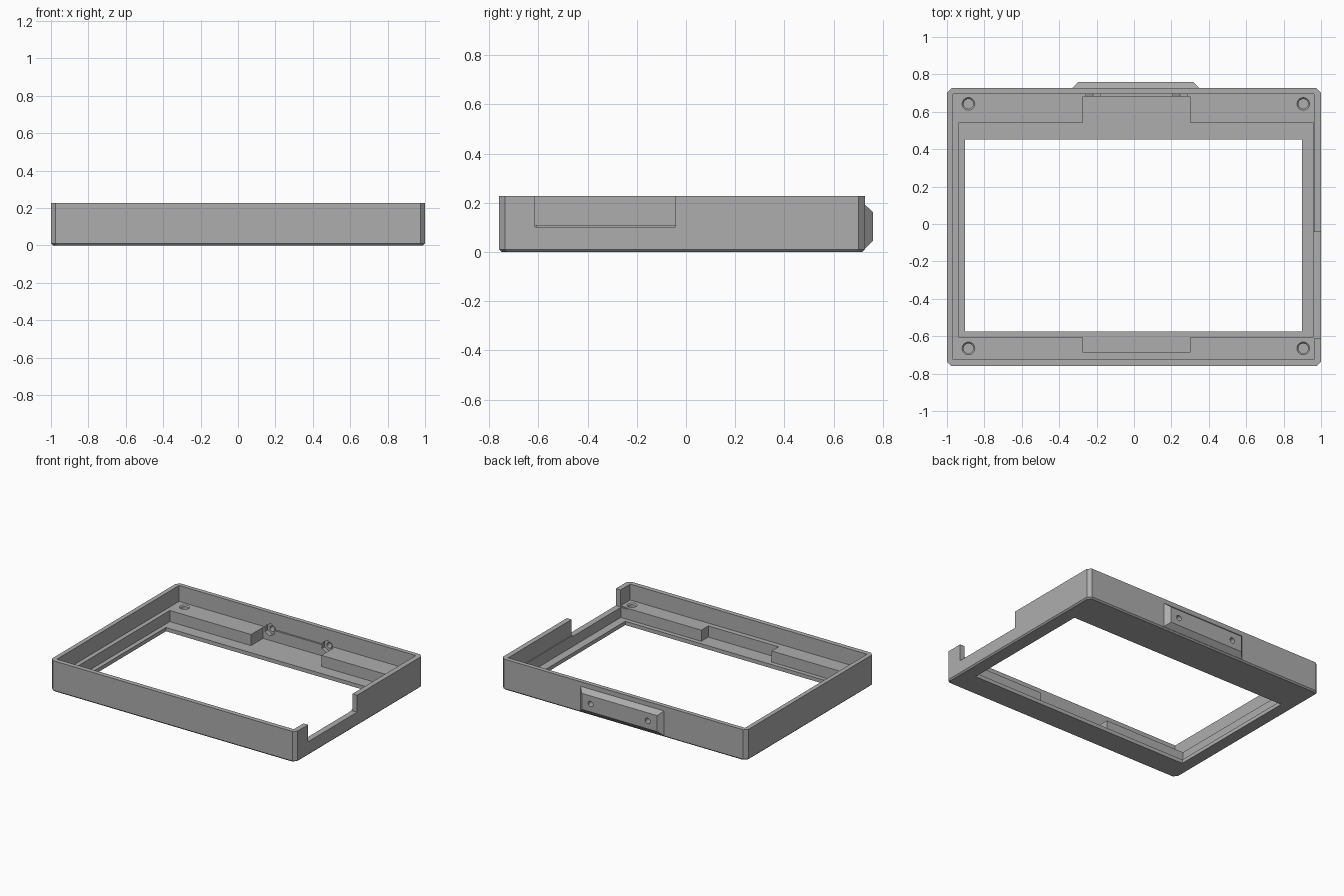
import bpy, bmesh, math
from mathutils import Matrix

if "Cube" in bpy.data.objects:
    bpy.data.objects.remove(bpy.data.objects["Cube"])

grey = bpy.data.materials.new("plain grey")
grey.diffuse_color = (0.42, 0.42, 0.42, 1)
grey.use_nodes = True
grey.node_tree.nodes["Principled BSDF"].inputs["Base Color"].default_value = grey.diffuse_color


def finish(name, bm, cutter=False):
    bmesh.ops.recalc_face_normals(bm, faces=bm.faces)
    mesh = bpy.data.meshes.new(name)
    bm.to_mesh(mesh)
    bm.free()
    mesh.materials.append(grey)
    ob = bpy.data.objects.new(name, mesh)
    bpy.context.collection.objects.link(ob)
    ob.hide_render = cutter
    return ob


def loft(name, rings, cutter=False):
    """Join closed rings of equal point count and cap both ends."""
    bm = bmesh.new()
    loops = [[bm.verts.new(p) for p in ring] for ring in rings]
    n = len(loops[0])
    for a, b in zip(loops, loops[1:]):
        for i in range(n):
            bm.faces.new((a[i], a[(i + 1) % n], b[(i + 1) % n], b[i]))
    bm.faces.new(loops[0])
    bm.faces.new(loops[-1])
    return finish(name, bm, cutter)


def box(name, x0, x1, y0, y1, z0, z1):
    ring = [(x0, y0), (x1, y0), (x1, y1), (x0, y1)]
    return loft(name, [[(x, y, z) for x, y in ring] for z in (z0, z1)], True)


def rod(name, x, y, z, r1, r2, depth, sides, along_y=False):
    """Cone or cylinder centred on a point, upright or along y."""
    bm = bmesh.new()
    bmesh.ops.create_cone(bm, cap_ends=True, segments=sides, radius1=r1, radius2=r2, depth=depth)
    m = Matrix.Translation((x, y, z))
    if along_y:
        m = m @ Matrix.Rotation(math.pi / 2, 4, 'X')
    bm.transform(m)
    return finish(name, bm, True)


def combine(target, other, op):
    mod = target.modifiers.new(op, 'BOOLEAN')
    mod.operation, mod.solver, mod.object = op, 'EXACT', other
    bpy.context.view_layer.objects.active = target
    bpy.ops.object.modifier_apply(modifier=mod.name)
    bpy.data.objects.remove(other)


# Outer shell with cut corners and a bevelled lower edge
Y0, Y1, TOP, LEDGE, FLOOR = -0.76, 0.727, 0.227, 0.11, 0.028


def outline(inset, z, c=0.025):
    x, a, b = 1 - inset, Y0 + inset, Y1 - inset
    return [(-x + c, a, z), (x - c, a, z), (x, a + c, z), (x, b - c, z),
            (x - c, b, z), (-x + c, b, z), (-x, b - c, z), (-x, a + c, z)]


frame = loft("bezel_frame", [outline(0.01, 0), outline(0, 0.01), outline(0, TOP)])

# Tapered mounting pad on the back
pad = loft("back_pad", [[(x0, y, z0), (x1, y, z0), (x1, y, z1), (x0, y, z1)]
           for x0, x1, y, z0, z1 in ((-0.33, 0.35, Y1 - 0.015, 0.012, 0.193),
                                     (-0.33, 0.35, Y1, 0.012, 0.193),
                                     (-0.297, 0.317, 0.76, 0.045, 0.163))])
combine(frame, pad, 'UNION')

# Upper cavity, stepped pocket, window opening and side notch
for args in (("cavity", -0.967, 0.962, -0.725, 0.695, LEDGE, 0.4),
             ("pocket", -0.935, 0.956, -0.607, 0.542, FLOOR, 0.3),
             ("pocket_notch", -0.273, 0.3, -0.688, 0.682, FLOOR, 0.2),
             ("window", -0.903, 0.897, -0.575, 0.451, -0.1, 0.2),
             ("side_notch", 0.9, 1.1, -0.613, -0.043, 0.102, 0.5)):
    combine(frame, box(*args), 'DIFFERENCE')

# Countersunk blind screw holes in the four corners
for x in (-0.885, 0.905):
    for y in (-0.665, 0.642):
        combine(frame, rod("screw_hole", x, y, 0.085, 0.026, 0.026, 0.11, 24), 'DIFFERENCE')
        combine(frame, rod("countersink", x, y, LEDGE, 0.026, 0.042, 0.016, 24), 'DIFFERENCE')

# Bolt holes through the back, with hexagonal nut recesses inside
for x in (-0.22, 0.245):
    combine(frame, rod("bolt_hole", x, 0.73, 0.103, 0.02, 0.02, 0.16, 20, True), 'DIFFERENCE')
    combine(frame, rod("nut_recess", x, 0.687, 0.103, 0.043, 0.043, 0.05, 6, True), 'DIFFERENCE')
